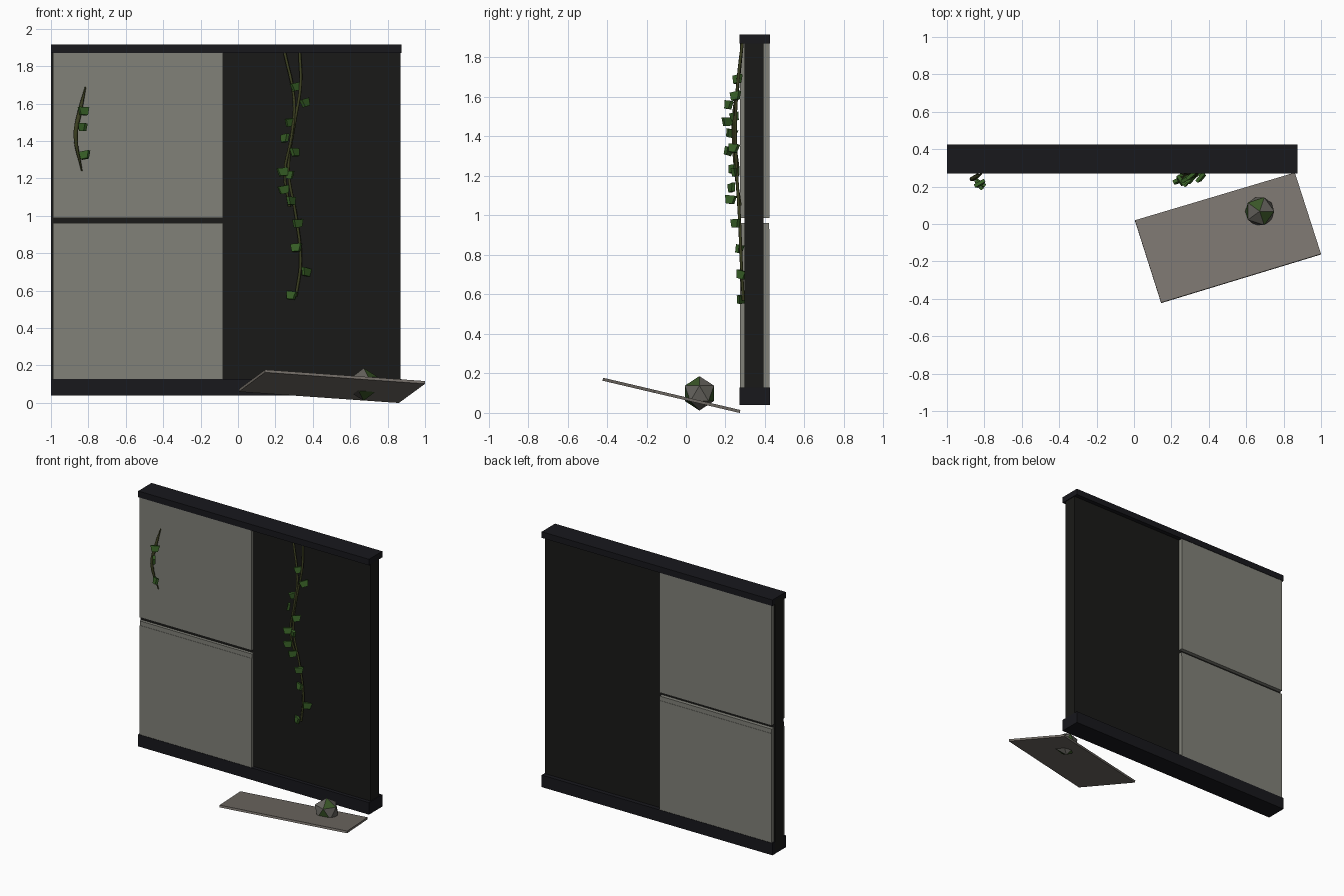
import bpy, bmesh, math, random
from mathutils import Vector, Euler, Matrix

if "Cube" in bpy.data.objects:
    bpy.data.objects.remove(bpy.data.objects["Cube"])

random.seed(4)

def mat(name, c):
    m = bpy.data.materials.new(name)
    m.diffuse_color = (*c, 1)
    m.use_nodes = True
    m.node_tree.nodes["Principled BSDF"].inputs["Base Color"].default_value = m.diffuse_color
    return m

CORE = mat("dark_core", (0.010, 0.010, 0.009))
TRIM = mat("dark_trim", (0.009, 0.009, 0.012))
PANEL = mat("grey_panel", (0.22, 0.22, 0.19))
SLAB = mat("slab_stone", (0.19, 0.17, 0.15))
ROCK = mat("rock", (0.13, 0.125, 0.11))
MOSS = mat("moss", (0.04, 0.09, 0.02))
STEM = mat("vine_stem", (0.045, 0.05, 0.015))
LEAF = mat("leaf", (0.04, 0.12, 0.02))

def finish(name, bm, *mats):
    me = bpy.data.meshes.new(name)
    bmesh.ops.recalc_face_normals(bm, faces=bm.faces)
    bm.to_mesh(me)
    bm.free()
    ob = bpy.data.objects.new(name, me)
    for m in mats:
        me.materials.append(m)
    bpy.context.collection.objects.link(ob)
    return ob

def box(name, lo, hi, m):
    bm = bmesh.new()
    bmesh.ops.create_cube(bm, size=1)
    for v in bm.verts:
        v.co = [(lo[i] + hi[i]) / 2 + v.co[i] * (hi[i] - lo[i]) for i in range(3)]
    return finish(name, bm, m)

# wall core with top and bottom rails
box("wall_core", (-1, 0.297, 0.06), (0.87, 0.393, 1.90), CORE)
box("top_rail", (-1, 0.27, 1.87), (0.875, 0.425, 1.915), TRIM)
box("bottom_rail", (-1, 0.27, 0.04), (0.875, 0.425, 0.128), TRIM)

# cladding panels, front and back
for side, y0, y1 in (("front", 0.273, 0.30), ("back", 0.39, 0.422)):
    box(side + "_upper_panel", (-0.99, y0, 0.988), (-0.08, y1, 1.87), PANEL)
    box(side + "_lower_panel", (-0.99, y0, 0.128), (-0.08, y1, 0.93), PANEL)
    box(side + "_panel_lip", (-0.99, y0 + 0.002, 0.93), (-0.08, y1 - 0.002, 0.962), PANEL)

# fallen slab leaning in front of the wall
bm = bmesh.new()
corners = [(0.005, 0.02), (0.145, -0.42), (1.0, -0.16), (0.86, 0.275)]
rings = [[bm.verts.new((x, y + dy, 0.178 - 0.235 * (y + 0.42) + dz)) for x, y in corners]
         for dy, dz in ((0, 0), (-0.003, -0.015))]
for ring in rings:
    bm.faces.new(ring)
for i in range(4):
    j = (i + 1) % 4
    bm.faces.new((rings[0][i], rings[0][j], rings[1][j], rings[1][i]))
finish("fallen_slab", bm, SLAB)

# mossy low-poly rock
bm = bmesh.new()
bmesh.ops.create_icosphere(bm, subdivisions=1, radius=0.087,
                           matrix=Matrix.Translation((0.672, 0.068, 0.099)))
for i, f in enumerate(bm.faces):
    f.material_index = 1 if i % 3 == 0 else 0
finish("mossy_rock", bm, ROCK, MOSS)

# vine stems
def vine(name, pts, r, taper=False):
    cu = bpy.data.curves.new(name, "CURVE")
    cu.dimensions = "3D"
    cu.bevel_depth = r
    cu.bevel_resolution = 1
    cu.resolution_u = 4
    cu.use_fill_caps = True
    s = cu.splines.new("BEZIER")
    s.bezier_points.add(len(pts) - 1)
    for i, (p, c) in enumerate(zip(s.bezier_points, pts)):
        p.co = c
        p.handle_left_type = p.handle_right_type = "AUTO"
        p.radius = 0.3 if taper and i in (0, len(pts) - 1) else 1
    cu.materials.append(STEM)
    bpy.context.collection.objects.link(bpy.data.objects.new(name, cu))

vine("vine_long", [(0.33, 0.285, 1.87), (0.335, 0.265, 1.70), (0.30, 0.25, 1.48),
                   (0.27, 0.255, 1.25), (0.31, 0.27, 1.0), (0.335, 0.28, 0.76),
                   (0.31, 0.29, 0.57)], 0.008)
vine("vine_short", [(0.25, 0.285, 1.87), (0.30, 0.26, 1.62), (0.285, 0.24, 1.42),
                    (0.25, 0.25, 1.23), (0.275, 0.275, 1.05)], 0.008)
vine("vine_sprig", [(-0.815, 0.268, 1.69), (-0.845, 0.25, 1.56), (-0.868, 0.24, 1.43),
                    (-0.835, 0.268, 1.24)], 0.012, True)

# leaves: thin tapered blocks (x, y, z)
leaves = [(0.31, 0.26, 1.69), (0.36, 0.25, 1.605), (0.28, 0.245, 1.50), (0.25, 0.23, 1.415),
          (0.305, 0.24, 1.34), (0.24, 0.235, 1.235), (0.27, 0.25, 1.22), (0.245, 0.23, 1.14),
          (0.285, 0.225, 1.08), (0.32, 0.25, 0.96), (0.31, 0.27, 0.83), (0.365, 0.28, 0.70),
          (0.285, 0.28, 0.575), (-0.825, 0.215, 1.56), (-0.83, 0.21, 1.475), (-0.82, 0.215, 1.325)]
bm = bmesh.new()
for p in leaves:
    rot = Euler((random.uniform(-0.3, 0.3), random.uniform(-0.2, 0.2),
                 random.choice((-1, 1)) * random.uniform(0.4, 1.0))).to_matrix()
    for v in bmesh.ops.create_cube(bm, size=1)["verts"]:
        w = 0.062 if v.co.z > 0 else 0.042
        v.co = Vector(p) + rot @ Vector((v.co.x * w, v.co.y * 0.018, v.co.z * 0.042))
finish("leaves", bm, LEAF)
